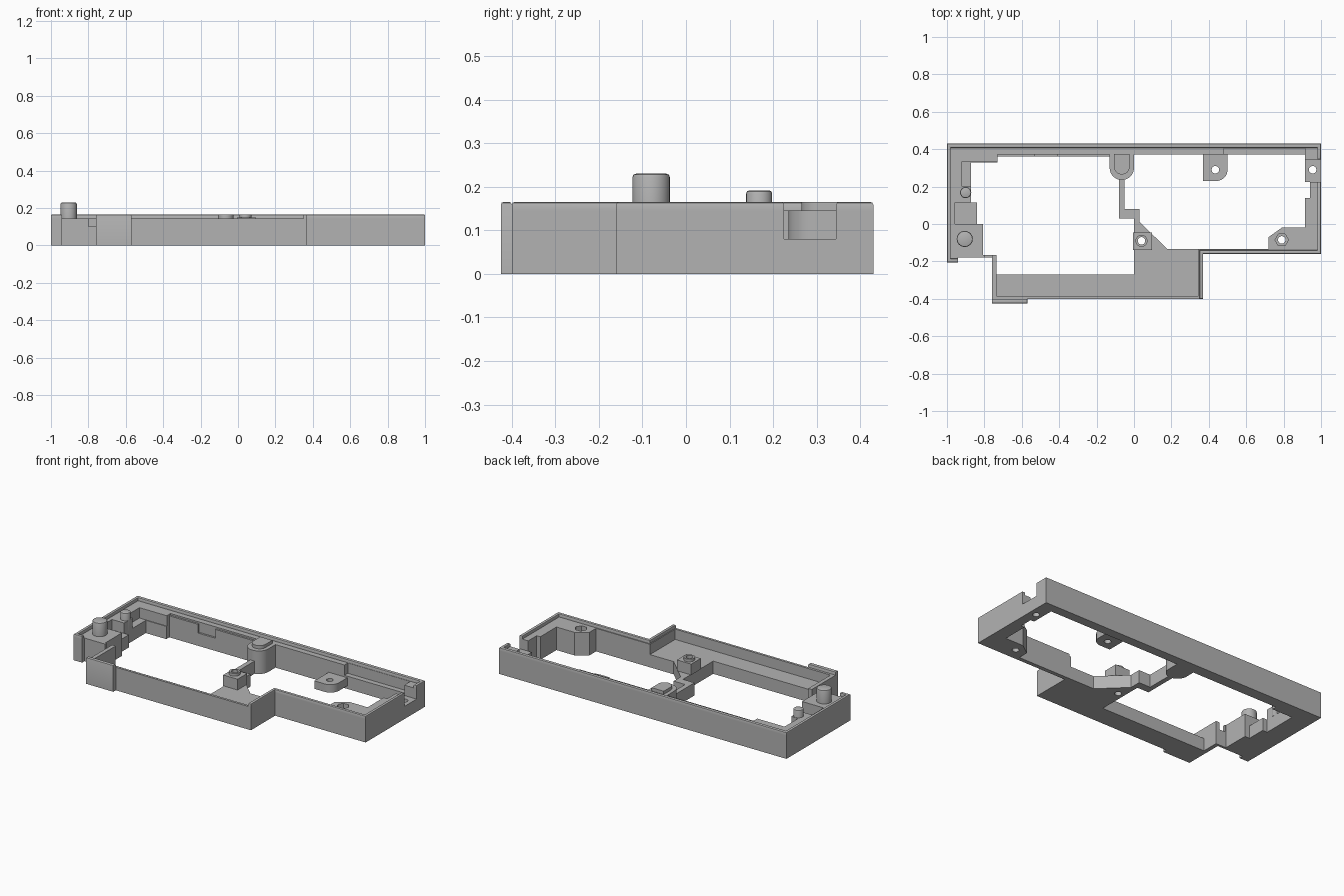
import bpy, bmesh, math

cube = bpy.data.objects.get("Cube")
if cube:
    bpy.data.objects.remove(cube, do_unlink=True)

grey = bpy.data.materials.new("plain grey")
grey.use_nodes = True
COLOUR = (0.45, 0.45, 0.45, 1)
grey.diffuse_color = COLOUR
grey.node_tree.nodes["Principled BSDF"].inputs["Base Color"].default_value = COLOUR

FLOOR, LEDGE, RIM = 0.08, 0.145, 0.165


def arc(x, y, r, start=0, end=360, n=24):
    """Points on a circle, or on part of one."""
    steps = n if end - start == 360 else n + 1
    angles = [math.radians(start + (end - start) * i / n) for i in range(steps)]
    return [(x + r * math.cos(a), y + r * math.sin(a)) for a in angles]


def rect(x0, y0, x1, y1):
    return [(x0, y0), (x1, y0), (x1, y1), (x0, y1)]


def prism(name, loops, z0, z1, chamfer=0):
    """Upright solid: first loop is the outline, the others are holes."""
    bm = bmesh.new()
    caps = ([], [])
    rings = []
    for loop in loops:
        low, high = [[bm.verts.new((x, y, z)) for x, y in loop] for z in (z0, z1)]
        rings.append((low, high))
        for i in range(len(loop)):
            j = (i + 1) % len(loop)
            bm.faces.new((low[i], low[j], high[j], high[i]))
            caps[0].append(bm.edges.get((low[i], low[j])))
            caps[1].append(bm.edges.get((high[i], high[j])))
    for side in (0, 1):
        if len(loops) == 1:
            bm.faces.new(rings[0][side])
        else:
            bmesh.ops.triangle_fill(bm, edges=caps[side], use_beauty=True)
    bmesh.ops.recalc_face_normals(bm, faces=bm.faces)
    if chamfer:
        bmesh.ops.bevel(bm, geom=caps[1], offset=chamfer, segments=2,
                        profile=0.5, affect='EDGES')
    mesh = bpy.data.meshes.new(name)
    bm.to_mesh(mesh)
    bm.free()
    mesh.materials.append(grey)
    obj = bpy.data.objects.new(name, mesh)
    bpy.context.collection.objects.link(obj)
    bpy.ops.object.select_all(action='DESELECT')
    obj.select_set(True)
    bpy.context.view_layer.objects.active = obj
    bpy.ops.object.shade_smooth_by_angle(angle=math.radians(30))
    return obj


# Screw holes
corner_hole = arc(0.79, -0.085, 0.02)
side_hole = arc(0.955, 0.29, 0.02)
centre_hole = arc(0.04, -0.09, 0.02)
bracket_hole = arc(0.435, 0.29, 0.02)

# Base plate with its two openings
outline = [(-1, 0.43), (1, 0.43), (1, -0.16), (0.37, -0.16), (0.37, -0.4),
           (-0.76, -0.4), (-0.76, -0.18), (-0.94, -0.18), (-0.94, -0.205), (-1, -0.205)]
left_opening = [(-0.872, 0.33), (-0.73, 0.33), (-0.73, 0.36), (-0.08, 0.36),
                (-0.08, 0.03), (0, 0.03), (0, -0.27), (-0.735, -0.27),
                (-0.735, -0.165), (-0.807, -0.165), (-0.807, 0), (-0.84, 0),
                (-0.84, 0.115), (-0.872, 0.115)]
right_opening = [(-0.05, 0.372), (0.915, 0.372), (0.915, 0.225), (0.94, 0.225),
                 (0.94, 0.14), (0.915, 0.14), (0.915, -0.02), (0.79, -0.02),
                 (0.72, -0.07), (0.72, -0.135), (0.18, -0.135), (0.03, 0.01),
                 (0.03, 0.08), (-0.05, 0.08)]
prism("base_plate", [outline, left_opening, right_opening, corner_hole,
                     side_hole, centre_hole], 0, FLOOR)

# Back and right-hand walls up to the ledge
back_wall = [(-0.8, -0.18), (-0.94, -0.18), (-0.94, -0.205), (-1, -0.205), (-1, 0.43),
             (1, 0.43), (1, 0.345), (0.915, 0.345), (0.915, 0.405), (0.48, 0.405),
             (0.48, 0.372), (-0.73, 0.372), (-0.73, 0.335), (-0.92, 0.335),
             (-0.92, 0.2), (-0.872, 0.2), (-0.872, 0.115), (-0.957, 0.115),
             (-0.957, 0), (-0.807, 0), (-0.807, -0.165), (-0.8, -0.165)]
prism("back_wall", [back_wall], FLOOR, LEDGE)

# Front walls, with the screw corner
front_wall = [(1, 0.225), (1, -0.16), (0.37, -0.16), (0.37, -0.4), (-0.76, -0.4),
              (-0.76, -0.165), (-0.735, -0.165), (-0.735, -0.385), (0.345, -0.385),
              (0.345, -0.135), (0.72, -0.135), (0.72, -0.07), (0.79, -0.02),
              (0.915, -0.02), (0.915, 0.14), (0.94, 0.14), (0.94, 0.225)]
prism("front_wall", [front_wall, arc(0.79, -0.085, 0.036, n=6)], FLOOR, LEDGE)
prism("low_wall_step", [rect(-0.807, -0.18, -0.735, -0.165)], FLOOR, 0.1)

# Raised outer rim, broken by the side notch
prism("back_rim", [[(-0.94, -0.205), (-1, -0.205), (-1, 0.43), (1, 0.43), (1, 0.345),
                    (0.98, 0.345), (0.98, 0.407), (-0.98, 0.407), (-0.98, -0.185),
                    (-0.94, -0.185)]], LEDGE, RIM, 0.006)
prism("front_rim", [[(1, 0.225), (1, -0.16), (0.37, -0.16), (0.37, -0.4), (0.35, -0.4),
                     (0.35, -0.14), (0.98, -0.14), (0.98, 0.225)]], LEDGE, RIM, 0.006)
prism("front_tab", [rect(-0.76, -0.425, -0.57, -0.4)], 0, RIM, 0.006)

# Inner wall panels
for i, (x0, x1) in enumerate([(-0.73, -0.53), (-0.41, -0.13)]):
    prism(f"wall_panel_{i + 1}", [rect(x0, 0.36, x1, 0.374)], FLOOR, 0.135)

# Rounded post on the back wall
def post(r, bottom):
    return [(-0.065 - r, 0.374)] + arc(-0.065, bottom + r, r, 180, 360) + [(-0.065 + r, 0.374)]

prism("back_post", [post(0.065, 0.235)], 0, LEDGE)
prism("back_post_cap", [post(0.042, 0.265)], LEDGE, RIM)

# Screw bracket on the back wall
prism("screw_bracket", [[(0.5, 0.374), (0.37, 0.374), (0.37, 0.23)]
                        + arc(0.44, 0.29, 0.06, 270, 360, 8), bracket_hole], 0.02, 0.07)

# Screw block in the middle
prism("centre_block", [rect(-0.005, -0.14, 0.095, -0.045), centre_hole], FLOOR, 0.148)
prism("centre_collar", [arc(0.04, -0.09, 0.032), centre_hole], 0.148, RIM)

# Locating pegs
prism("large_peg", [arc(-0.905, -0.08, 0.043, n=32)], LEDGE, 0.23, 0.008)
prism("small_peg", [arc(-0.9, 0.168, 0.03)], FLOOR, 0.192, 0.008)
